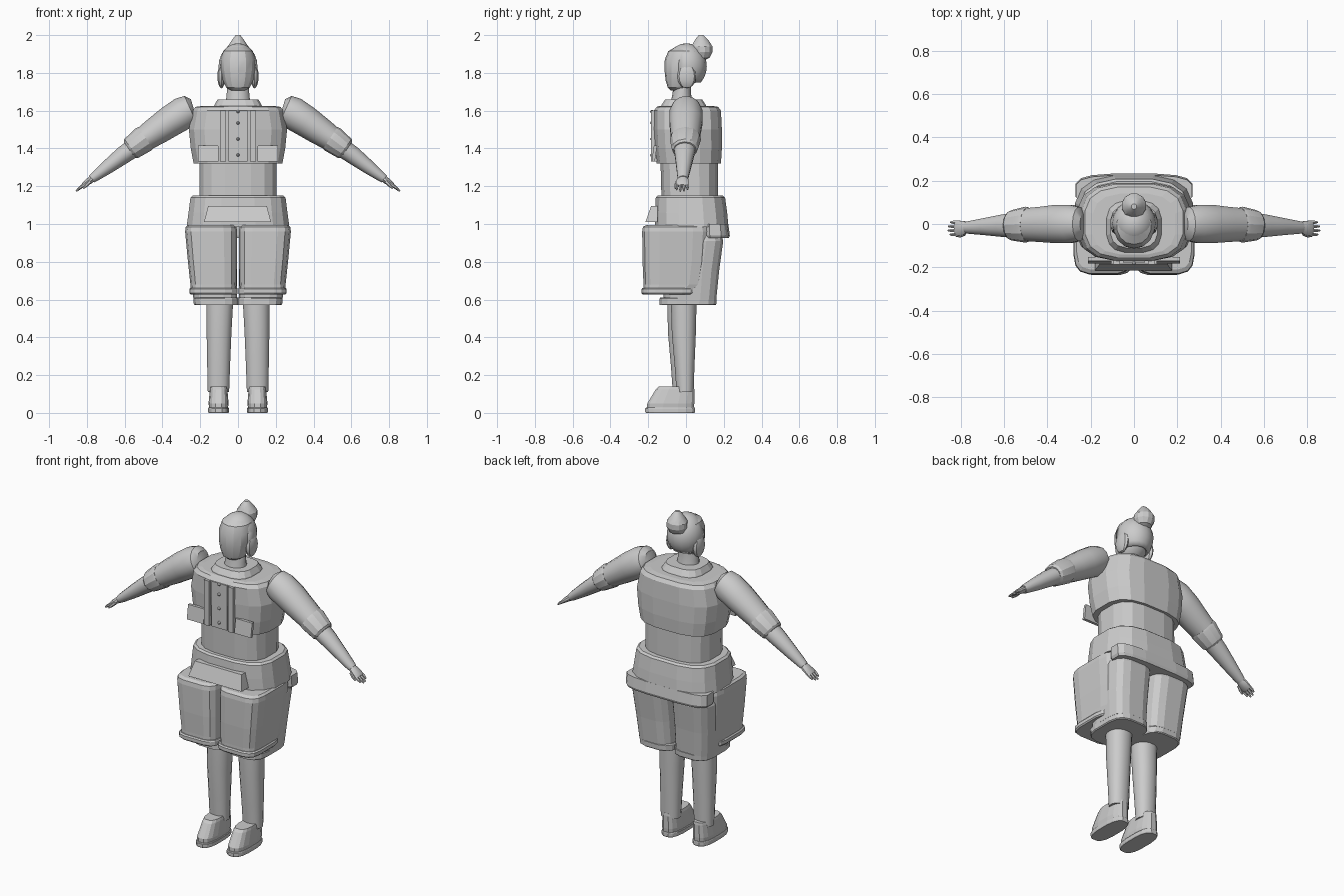
import bpy, bmesh, math
from mathutils import Vector

clay = bpy.data.materials.new("light grey")
clay.diffuse_color = (0.6, 0.6, 0.6, 1)


def finish(name, bm, smooth=None):
    bmesh.ops.recalc_face_normals(bm, faces=bm.faces)
    me = bpy.data.meshes.new(name)
    bm.to_mesh(me)
    bm.free()
    me.materials.append(clay)
    ob = bpy.data.objects.new(name, me)
    bpy.context.collection.objects.link(ob)
    if smooth:
        bpy.ops.object.select_all(action='DESELECT')
        ob.select_set(True)
        bpy.context.view_layer.objects.active = ob
        bpy.ops.object.shade_smooth_by_angle(angle=math.radians(smooth))
    return ob


def skin(name, rings, smooth=None):
    """Join equal-sized rings into a closed body."""
    bm = bmesh.new()
    vs = [[bm.verts.new(c) for c in r] for r in rings]
    n = len(vs[0])
    for a, b in zip(vs, vs[1:]):
        for i in range(n):
            bm.faces.new((a[i], a[(i + 1) % n], b[(i + 1) % n], b[i]))
    bm.faces.new(vs[0])
    bm.faces.new(vs[-1])
    return finish(name, bm, smooth)


def outline(n, p):
    """Rounded-square outline filling -1..1, flats facing the axes."""
    pts = []
    for i in range(n):
        t = (i + 0.5) * math.tau / n
        c, s = math.cos(t), math.sin(t)
        pts.append((math.copysign(abs(c) ** (2 / p), c), math.copysign(abs(s) ** (2 / p), s)))
    m = max(u for u, v in pts)
    return [(u / m, v / m) for u, v in pts]


def loft(name, specs, n=16, p=3, smooth=None, side=1):
    """Stack outlines given as z, x0, x1, y0, y1."""
    o = outline(n, p)
    return skin(name, [[(side * ((a + b) / 2 + u * (b - a) / 2), (c + d) / 2 + v * (d - c) / 2, z)
                        for u, v in o] for z, a, b, c, d in specs], smooth)


def tube(name, path, n=14, smooth=40, side=1):
    """Limb along the x-z plane: points are x, y, z, thickness, depth."""
    rings = []
    for i, (x, y, z, r, ry) in enumerate(path):
        a, b = path[max(i - 1, 0)], path[min(i + 1, len(path) - 1)]
        d = Vector((b[0] - a[0], 0, b[2] - a[2])).normalized()
        nrm = Vector((-d.z, 0, d.x))
        ring = []
        for k in range(n):
            t = k * math.tau / n
            q = Vector((x, y, z)) + nrm * r * math.cos(t) + Vector((0, ry * math.sin(t), 0))
            ring.append((side * q.x, q.y, q.z))
        rings.append(ring)
    return skin(name, rings, smooth)


def ball(name, centre, radii, u=12, v=8, smooth=None, cut=None):
    bm = bmesh.new()
    bmesh.ops.create_uvsphere(bm, u_segments=u, v_segments=v, radius=1)
    for w in bm.verts:
        w.co = Vector([c + r * k for c, r, k in zip(centre, radii, w.co)])
    if cut:
        bmesh.ops.delete(bm, geom=[f for f in bm.faces if cut(f.calc_center_median())], context='FACES')
    return finish(name, bm, smooth)


def box(name, x, y, z, lean=0.0, taper=0.0):
    """Block from ranges; lean pushes the top in y, taper narrows the top."""
    (a, b), (c, d), (e, f) = x, y, z
    return skin(name, [[(a, c, e), (b, c, e), (b, d, e), (a, d, e)],
                       [(a + taper, c + lean, f), (b - taper, c + lean, f),
                        (b - taper, d + lean * (taper == 0), f), (a + taper, d + lean * (taper == 0), f)]])


# torso: shirt, vest, collar, neck
loft("shirt", [(1.14, -.205, .205, -.13, .17), (1.33, -.205, .205, -.135, .17)])
loft("vest", [(1.32, -.235, .235, -.155, .185), (1.40, -.25, .25, -.165, .19),
              (1.50, -.26, .26, -.17, .19), (1.60, -.24, .24, -.17, .185),
              (1.62, -.225, .225, -.155, .17), (1.625, -.19, .19, -.14, .14)])
loft("collar", [(1.61, -.13, .13, -.135, .115), (1.63, -.125, .125, -.13, .105),
                (1.66, -.108, .108, -.11, .085)])
loft("neck", [(1.64, -.065, .065, -.08, .035), (1.69, -.06, .06, -.07, .025),
              (1.74, -.055, .055, -.065, .025)], n=14, p=2, smooth=30)

# vest front: placket, buttons, straps, pocket plates
box("placket", (-.05, .05), (-.178, -.15), (1.33, 1.6))
for z in (1.365, 1.45, 1.535, 1.595):
    ball("button", (0, -.18, z), (.009, .01, .009), 8, 6)
for s in (-1, 1):
    box("strap", (s * .08 - .016, s * .08 + .016), (-.186, -.15), (1.33, 1.6))
    box("pocket", (s * .158 - .055, s * .158 + .055), (-.182, -.165), (1.33, 1.415), lean=.012)

# belt with dropped back panel and front pouch
loft("belt", [(.985, -.272, .272, -.165, .225), (1.06, -.262, .262, -.165, .218),
              (1.14, -.252, .252, -.16, .207), (1.15, -.24, .24, -.15, .195)])
loft("belt_back", [(.925, -.262, .262, .085, .226), (.94, -.27, .27, .08, .232),
                   (1.0, -.268, .268, .08, .224)], p=3.5)
box("pouch", (-.18, .175), (-.215, -.15), (1.01, 1.095), lean=.03, taper=.022)

for s in (-1, 1):
    # shorts: overlapping front and back shells with a turned cuff and hem
    loft("shorts_front", [(.65, .012, .25, -.225, .06), (.68, .008, .252, -.225, .10),
                          (.80, .006, .265, -.23, .12), (.96, .005, .28, -.232, .13),
                          (.985, .008, .277, -.228, .125), (.995, .02, .265, -.21, .11)],
         p=4.5, side=s)
    loft("shorts_cuff", [(.628, .004, .252, -.23, .05), (.635, .002, .258, -.236, .055),
                         (.655, .002, .258, -.236, .055), (.662, .004, .252, -.23, .05)], p=4.5, side=s)
    loft("shorts_back", [(.60, .006, .236, -.12, .16), (.75, .006, .25, -.12, .175),
                         (.91, .006, .262, -.10, .197), (.95, .012, .25, -.08, .185)], p=3.5, side=s)
    loft("shorts_hem", [(.57, -.002, .228, -.14, .155), (.575, -.002, .234, -.14, .16),
                        (.605, -.002, .236, -.14, .162), (.612, 0, .23, -.135, .155)], p=3.5, side=s)

    # legs, one standing slightly ahead of the other
    dy = -.02 if s < 0 else 0
    loft("leg", [(.11, .047, .16, -.05 + dy, .04 + dy), (.25, .042, .163, -.06 + dy, .045 + dy),
                 (.42, .035, .166, -.075 + dy, .052 + dy), (.60, .025, .168, -.08 + dy, .056 + dy)],
         n=16, p=2.2, smooth=40, side=s)

    # shoes
    loft("sole", [(0, .05, .156, -.212, .045), (.006, .047, .158, -.216, .048),
                  (.024, .047, .158, -.216, .048), (.028, .05, .156, -.212, .046)], p=2.8, side=s)
    loft("shoe", [(.026, .053, .153, -.206, .042), (.05, .05, .156, -.205, .044),
                  (.125, .056, .149, -.16, .044), (.14, .06, .146, -.145, .042)], p=2.8, side=s)

    # arms: sleeve, rolled cuff, forearm
    tube("sleeve", [(.235, 0, 1.612, .05, .05), (.252, 0, 1.607, .078, .08), (.29, 0, 1.587, .087, .09),
                    (.36, 0, 1.543, .083, .09), (.43, -.002, 1.495, .076, .083),
                    (.50, -.003, 1.448, .066, .077)], side=s)
    tube("sleeve_cuff", [(.488, -.003, 1.456, .069, .08), (.50, -.003, 1.448, .072, .083),
                         (.565, -.006, 1.40, .062, .07), (.575, -.006, 1.393, .052, .06)],
         n=12, smooth=25, side=s)
    tube("forearm", [(.55, -.006, 1.405, .05, .06), (.61, -.008, 1.363, .047, .052),
                     (.69, -.012, 1.302, .037, .04), (.76, -.016, 1.249, .026, .03),
                     (.775, -.016, 1.238, .022, .026)], side=s)

    # hands
    tube("palm", [(.765, -.016, 1.245, .018, .022), (.785, -.018, 1.23, .018, .033),
                  (.815, -.02, 1.208, .014, .038), (.825, -.02, 1.201, .009, .034)], n=10, side=s)
    for k, reach in enumerate((.028, .038, .04, .03)):
        y = .008 - .019 * k
        tube("finger", [(.815, y, 1.207, .009, .009), (.82 + reach * .5, y, 1.207 - reach * .45, .008, .008),
                        (.82 + reach * .95, y, 1.207 - reach * .85, .004, .004)], n=6, side=s)
    tube("thumb", [(.782, -.045, 1.225, .01, .01), (.803, -.054, 1.205, .009, .009),
                   (.82, -.056, 1.188, .004, .004)], n=6, side=s)

    # hair lobe over each ear
    ball("side_hair", (s * .088, .004, 1.782), (.022, .05, .064), 10, 8, smooth=30)

# head
loft("head", [(1.708, -.04, .04, -.08, .0), (1.722, -.062, .062, -.095, .02),
              (1.76, -.08, .08, -.106, .06), (1.81, -.09, .09, -.111, .085),
              (1.87, -.092, .092, -.11, .09), (1.915, -.078, .078, -.092, .075),
              (1.94, -.045, .045, -.05, .045)], n=14, p=2.1, smooth=25)

# hair shell, open over the face, with a thick edge
hair = ball("hair", (0, .002, 1.835), (.103, .108, .122), 16, 12, smooth=25,
            cut=lambda c: (c.y < -.035 and c.z < 1.905) or c.z < 1.745)
rim = hair.modifiers.new("thickness", 'SOLIDIFY')
rim.thickness = .014
rim.offset = -1

# top bun with a small tip
loft("bun", [(1.868, -.02, .02, .06, .10), (1.88, -.043, .043, .04, .125), (1.91, -.056, .056, .03, .14),
             (1.94, -.055, .055, .03, .14), (1.965, -.038, .038, .042, .125),
             (1.985, -.024, .024, .055, .108), (2.0, -.012, .012, .068, .093)], n=12, p=2, smooth=25)
